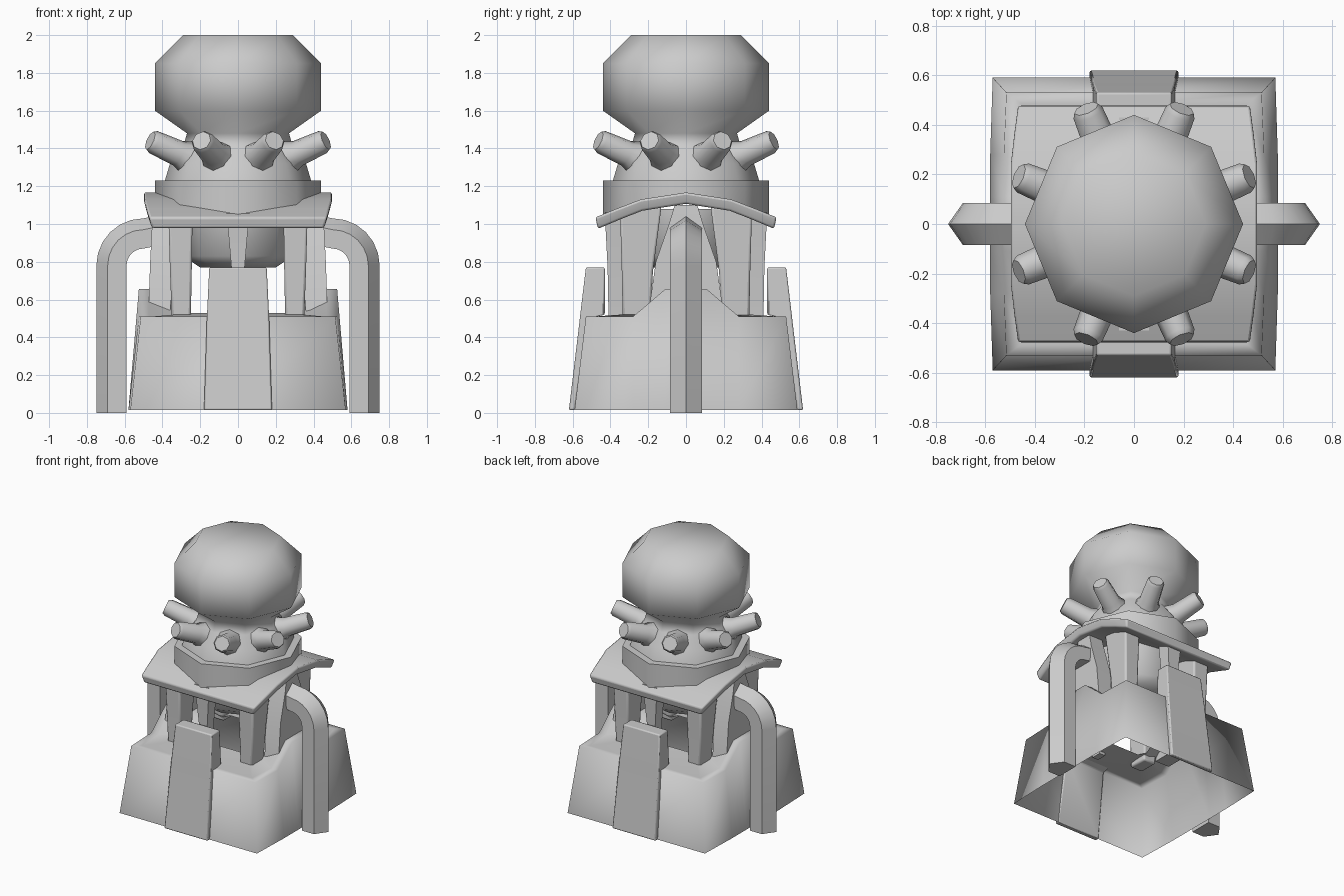
import bpy, bmesh, math
from mathutils import Vector

if "Cube" in bpy.data.objects:
    bpy.data.objects.remove(bpy.data.objects["Cube"])


def finish(name, bm, angle=50, bevel=0):
    bmesh.ops.recalc_face_normals(bm, faces=bm.faces)
    me = bpy.data.meshes.new(name)
    bm.to_mesh(me)
    bm.free()
    ob = bpy.data.objects.new(name, me)
    bpy.context.collection.objects.link(ob)
    if bevel:
        m = ob.modifiers.new("bevel", 'BEVEL')
        m.width, m.segments = bevel, 2
    bpy.ops.object.select_all(action='DESELECT')
    ob.select_set(True)
    bpy.context.view_layer.objects.active = ob
    bpy.ops.object.shade_smooth_by_angle(angle=math.radians(angle))
    return ob


def loft(name, rings, caps=(True, True), **kw):
    """Skin a list of equal-length closed rings of points."""
    bm = bmesh.new()
    vs = [[bm.verts.new(p) for p in r] for r in rings]
    n = len(vs[0])
    for a, b in zip(vs, vs[1:]):
        for i in range(n):
            j = (i + 1) % n
            bm.faces.new((a[i], a[j], b[j], b[i]))
    if caps[0]:
        bm.faces.new(vs[0])
    if caps[1]:
        bm.faces.new(vs[-1])
    return finish(name, bm, **kw)


def ring(r, z, n=8):
    return [(r * math.cos(2 * math.pi * i / n), r * math.sin(2 * math.pi * i / n), z)
            for i in range(n)]


def rect(x0, x1, y0, y1, z):
    return [(x0, y0, z), (x1, y0, z), (x1, y1, z), (x0, y1, z)]


def flip(r, sx, sy):
    return [(p[0] * sx, p[1] * sy, p[2]) for p in r]


# octagonal collar whose lower edge follows the arched canopy
low = [(x, y, 1.14 - 0.5 * y * y) for x, y, z in ring(0.44, 0)]
loft("collar", [low, ring(0.44, 1.23)], caps=(False, True), angle=60)

# neck and faceted dome
dome = [(0.39, 1.22), (0.36, 1.32), (0.29, 1.41), (0.27, 1.48),
        (0.44, 1.60), (0.44, 1.85), (0.29, 2.0)]
loft("neck_and_dome", [ring(r, z) for r, z in dome], angle=80)

# eight pegs radiating from the neck
for k in range(8):
    a = math.radians(22.5 + 45 * k)
    d = Vector((math.cos(a), math.sin(a), 0.42)).normalized()
    rot = d.to_track_quat('Z', 'Y').to_matrix()
    root = Vector((0.25 * math.cos(a), 0.25 * math.sin(a), 1.335))
    rings = [[root + rot @ Vector(p) for p in ring(r, t)]
             for r, t in ((0.11, 0), (0.07, 0.1), (0.063, 0.255), (0.052, 0.275))]
    loft("peg", rings, angle=60)

# arched canopy slab
arch = [(-0.48, 1.035, 0.47), (-0.37, 1.08, 0.485), (-0.24, 1.13, 0.5), (0, 1.167, 0.5),
        (0.24, 1.13, 0.5), (0.37, 1.08, 0.485), (0.48, 1.035, 0.47)]
loft("canopy", [[(-w, y, z), (w, y, z), (w * 0.97, y * 0.97, z - 0.06),
                 (-w * 0.97, y * 0.97, z - 0.06)] for y, z, w in arch],
     bevel=0.012, angle=80)

# four corner legs, two middle legs
for sx in (-1, 1):
    for sy in (-1, 1):
        rs = [rect(0.25, 0.35, 0.19, 0.335, 0.49), rect(0.245, 0.36, 0.175, 0.34, 0.75),
              rect(0.24, 0.37, 0.13, 0.35, 1.09)]
        loft("corner_leg", [flip(r, sx, sy) for r in rs], bevel=0.012)
for sy in (-1, 1):
    rs = [rect(-0.025, 0.025, 0.335, 0.41, 0.5), rect(-0.035, 0.035, 0.335, 0.415, 0.77),
          rect(-0.06, 0.06, 0.33, 0.43, 1.06)]
    loft("middle_leg", [flip(r, 1, sy) for r in rs])

# drum hanging under the canopy between the legs
loft("hanging_drum", [ring(0.2, 0.77), ring(0.29, 0.83), ring(0.3, 1.08)], angle=60)

# hollow base shell with a raised shoulder on each side
def base_ring(xc, xm, y, z, zs, s=1.0):
    half = [(xc, -y, z), (xm, -0.28 * s, z), (xm, -0.11 * s, zs),
            (xm, 0.11 * s, zs), (xm, 0.28 * s, z), (xc, y, z), (0, y, z)]
    return half + flip(half, -1, -1)

loft("base", [base_ring(0.57, 0.58, 0.59, 0.015, 0.015),
              base_ring(0.515, 0.525, 0.53, 0.51, 0.655),
              base_ring(0.455, 0.47, 0.485, 0.51, 0.655),
              base_ring(0.22, 0.25, 0.22, 0.53, 0.6, 0.6)],
     caps=(False, False), angle=110)

# front and back panels, side struts
for s in (-1, 1):
    rs = [rect(-0.18, 0.18, 0.588, 0.62, 0.015), rect(-0.165, 0.165, 0.515, 0.562, 0.5),
          rect(-0.164, 0.164, 0.43, 0.56, 0.52), rect(-0.152, 0.152, 0.43, 0.53, 0.77)]
    loft("front_panel" if s < 0 else "back_panel",
         [flip(r, 1, s) for r in rs], bevel=0.008, angle=80)
    rs = [rect(0.36, 0.475, -0.2, 0.2, 0.52), rect(0.345, 0.465, -0.16, 0.16, 0.8),
          rect(0.335, 0.455, -0.09, 0.09, 1.0), rect(0.335, 0.445, -0.06, 0.06, 1.1)]
    loft("side_strut", [flip(r, s, 1) for r in rs])

# bent side pipes with a ridged outer face
path = [(0.5, 0.0, 0)] + [(0.5, 0.78, a) for a in (0, 15, 30, 45, 60, 75, 90)] + [(0.4, 0.8, 90)]
for s in (-1, 1):
    rings = []
    for cx, cz, deg in path:
        c, n = math.cos(math.radians(deg)), math.sin(math.radians(deg))
        sec = [(0.25, 0), (0.19, 0.085), (0.09, 0.085), (0.09, -0.085), (0.19, -0.085)]
        rings.append([(s * (cx + r * c), y, cz + r * n) for r, y in sec])
    loft("side_pipe", rings, angle=30)
